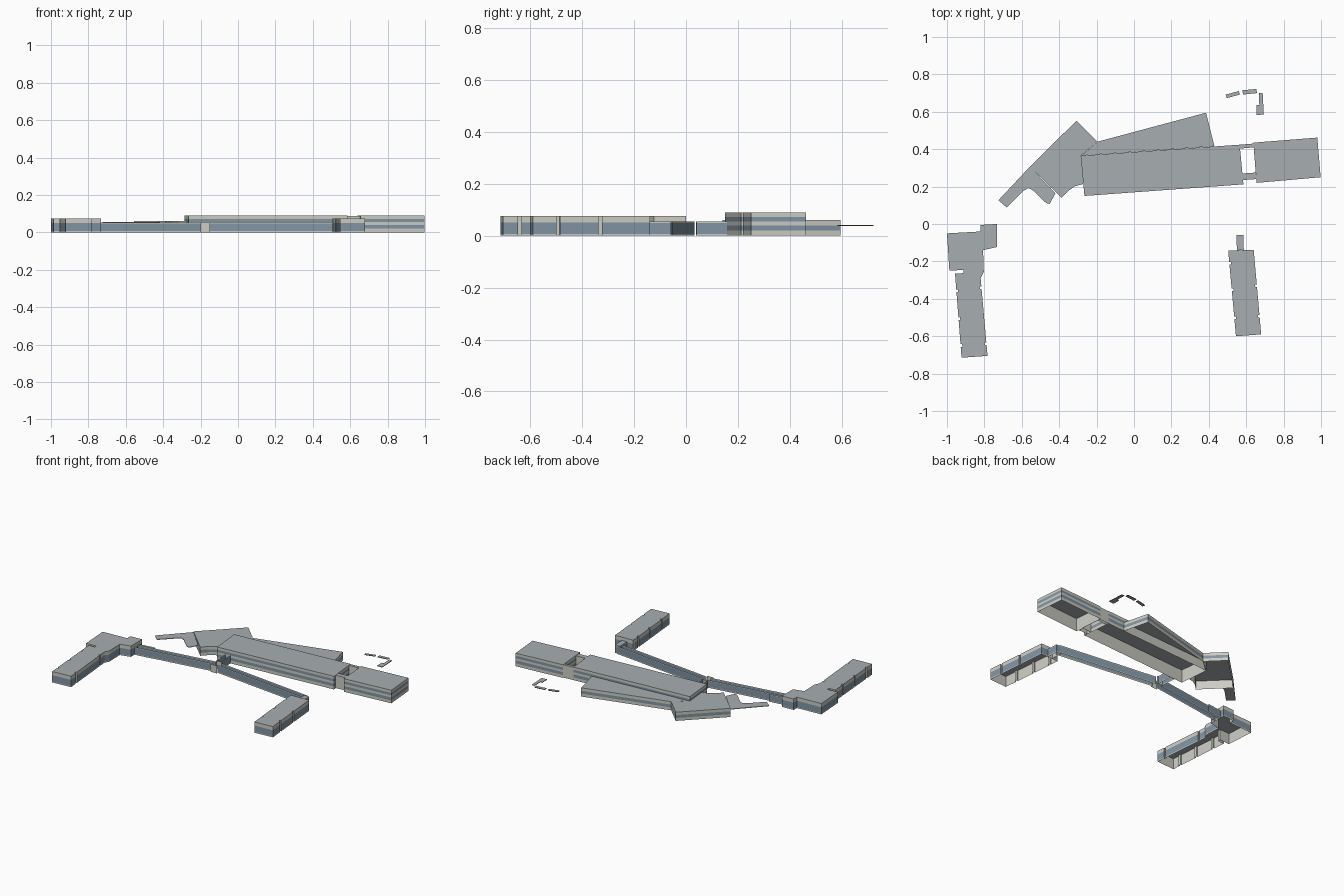
import bpy, bmesh
from mathutils import Vector

if "Cube" in bpy.data.objects:
    bpy.data.objects.remove(bpy.data.objects["Cube"])


def material(name, rgb):
    m = bpy.data.materials.new(name)
    m.use_nodes = True
    m.diffuse_color = (*rgb, 1)
    m.node_tree.nodes["Principled BSDF"].inputs["Base Color"].default_value = (*rgb, 1)
    return m


MATS = [material("pale_wall", (0.61, 0.61, 0.56)),
        material("blue_glass", (0.22, 0.30, 0.37)),
        material("grey_roof", (0.39, 0.42, 0.44)),
        material("brown_trim", (0.20, 0.13, 0.12))]
WALL, GLASS, ROOF, TRIM = range(4)

# Facade bands as (top height, material)
HALL = [(.02, WALL), (.04, GLASS), (.055, WALL), (.072, GLASS), (.09, WALL)]
ANNEX = [(.02, WALL), (.04, GLASS), (.06, WALL)]
WING = [(.007, WALL), (.05, GLASS), (.075, WALL)]
LINK = [(.007, WALL), (.048, GLASS), (.054, WALL)]


def ccw(pts):
    pts = [Vector(p) for p in pts]
    area = sum(a.cross(b) for a, b in zip(pts, pts[1:] + pts[:1]))
    return pts if area > 0 else pts[::-1]


def inset(pts, d):
    """Mitred inward offset of a counter-clockwise outline."""
    out = []
    for i, p in enumerate(pts):
        a = (p - pts[i - 1]).normalized()
        b = (pts[(i + 1) % len(pts)] - p).normalized()
        na, nb = Vector((-a.y, a.x)), Vector((-b.y, b.x))
        out.append(p + (na + nb) * d / max(.4, 1 + na.dot(nb)))
    return out


def face(bm, pts, mat):
    f = bm.faces.new([bm.verts.new(p) for p in pts])
    f.material_index = mat


def strip(bm, a, b, z0, z1, mat):
    face(bm, [(*a, z0), (*b, z0), (*b, z1), (*a, z1)], mat)


def finish(name, bm):
    bmesh.ops.remove_doubles(bm, verts=bm.verts, dist=.0001)
    me = bpy.data.meshes.new(name)
    bm.to_mesh(me)
    bm.free()
    for m in MATS:
        me.materials.append(m)
    ob = bpy.data.objects.new(name, me)
    bpy.context.collection.objects.link(ob)
    return ob


def building(name, outline, bands):
    """Floorless shell: banded facade, pale inner lining and flat roof."""
    bm = bmesh.new()
    pts = ccw(outline)
    inner = inset(pts, .002)
    top = bands[-1][0]
    for i, a in enumerate(pts):
        j = (i + 1) % len(pts)
        b, z = pts[j], 0
        for height, mat in bands:
            # Short wall pieces are solid piers without glazing
            strip(bm, a, b, z, height, WALL if (b - a).length < .02 else mat)
            z = height
        strip(bm, inner[j], inner[i], 0, top - .002, WALL)
    face(bm, [(*p, top) for p in pts], ROOF)
    return finish(name, bm)


def sheet(name, outline, z, thick, side):
    bm = bmesh.new()
    pts = ccw(outline)
    for a, b in zip(pts, pts[1:] + pts[:1]):
        strip(bm, a, b, z - thick, z, side)
    face(bm, [(*p, z) for p in pts], ROOF)
    face(bm, [(*p, z - thick) for p in pts[::-1]], ROOF)
    return finish(name, bm)


def notched(a, b, fractions, width=.014, depth=.009):
    """Wall line from a to b (interior on its left) with small recesses."""
    a, b = Vector(a), Vector(b)
    d = (b - a).normalized()
    n = Vector((-d.y, d.x)) * depth
    pts = [a]
    for f in fractions:
        p = a.lerp(b, f)
        q = p + d * width
        pts += [p, p + n, q + n, q]
    return pts + [b]


def passage(name, path, width, bands):
    """Pair of glazed parallel walls, open above and below."""
    bm = bmesh.new()
    for a, b in zip(path, path[1:]):
        a, b = Vector(a), Vector(b)
        d = (b - a).normalized()
        n = Vector((-d.y, d.x)) * width / 2
        for s in (-1, 1):
            z = 0
            for height, mat in bands:
                ends = (a, b) if s < 0 else (b, a)
                strip(bm, ends[0] + n * s, ends[1] + n * s, z, height, mat)
                z = height
    return finish(name, bm)


# Main hall in two blocks, joined by two narrow bridges around a light well
building("main_hall_long_block", [(-.285, .365), (-.265, .15), (.585, .212), (.565, .424)], HALL)
building("main_hall_end_block", [(.655, .22), (.998, .25), (.98, .462), (.638, .435)], HALL)
BRIDGE = [(.088, WALL)]
building("front_bridge", [(.582, .235), (.653, .24), (.65, .275), (.579, .27)], BRIDGE)
building("rear_bridge", [(.567, .403), (.641, .41), (.639, .43), (.565, .424)], BRIDGE)

# Low annexes behind the hall
building("rear_annex", [(-.28, .366), (.43, .416), (.385, .595), (-.195, .44)], ANNEX)
building("angled_annex", [(-.556, .307), (-.387, .14), (-.35, .178), (-.315, .203),
                          (-.272, .213), (-.283, .366), (-.195, .44), (-.308, .552)], ANNEX)
sheet("entrance_canopy", [(-.556, .307), (-.725, .127), (-.68, .088), (-.59, .178),
                          (-.565, .192), (-.543, .182), (-.47, .112), (-.45, .108),
                          (-.42, .165)], .055, .004, WALL)

# Right wing: square head and long notched body
building("right_wing",
         [(-.82, -.04), (-1, -.05), (-.987, -.25), (-.91, -.245), (-.912, -.263)]
         + notched((-.957, -.265), (-.922, -.715), (.19, .52, .84))
         + notched((-.783, -.705), (-.82, -.29), (.14, .86))
         + [(-.803, -.255), (-.807, -.14), (-.733, -.123), (-.733, 0), (-.82, -.005)], WING)

# Left wing: notched body with a lower porch
building("left_wing",
         notched((.505, -.16), (.545, -.6), (.1, .42, .76))
         + notched((.68, -.59), (.64, -.138), (.2, .56))
         + [(.505, -.143)], WING)
building("left_wing_porch", [(.55, -.141), (.587, -.139), (.585, -.058), (.548, -.06)], LINK)

# Glazed passages meeting at a small junction in front of the hall
passage("right_passage", [(-.735, -.065), (-.19, .015)], .035, LINK)
passage("right_passage_vestibule", [(-.733, -.058), (-.62, -.042)], .05, LINK)
passage("left_passage", [(-.155, .015), (.565, -.07)], .035, LINK)
passage("hall_passage", [(-.178, .04), (-.185, .156)], .035, LINK)
passage("junction", [(-.2, .015), (-.15, .015)], .06, [(.054, WALL)])

# Free-standing garden shelters
sheet("shelter_west", [(.49, .692), (.56, .71), (.566, .692), (.496, .673)], .042, .004, TRIM)
sheet("shelter_middle", [(.58, .715), (.655, .722), (.657, .7), (.583, .692)], .042, .004, TRIM)
sheet("shelter_east", [(.667, .7), (.688, .7), (.694, .585), (.655, .583),
                       (.655, .635), (.67, .636)], .042, .004, TRIM)
